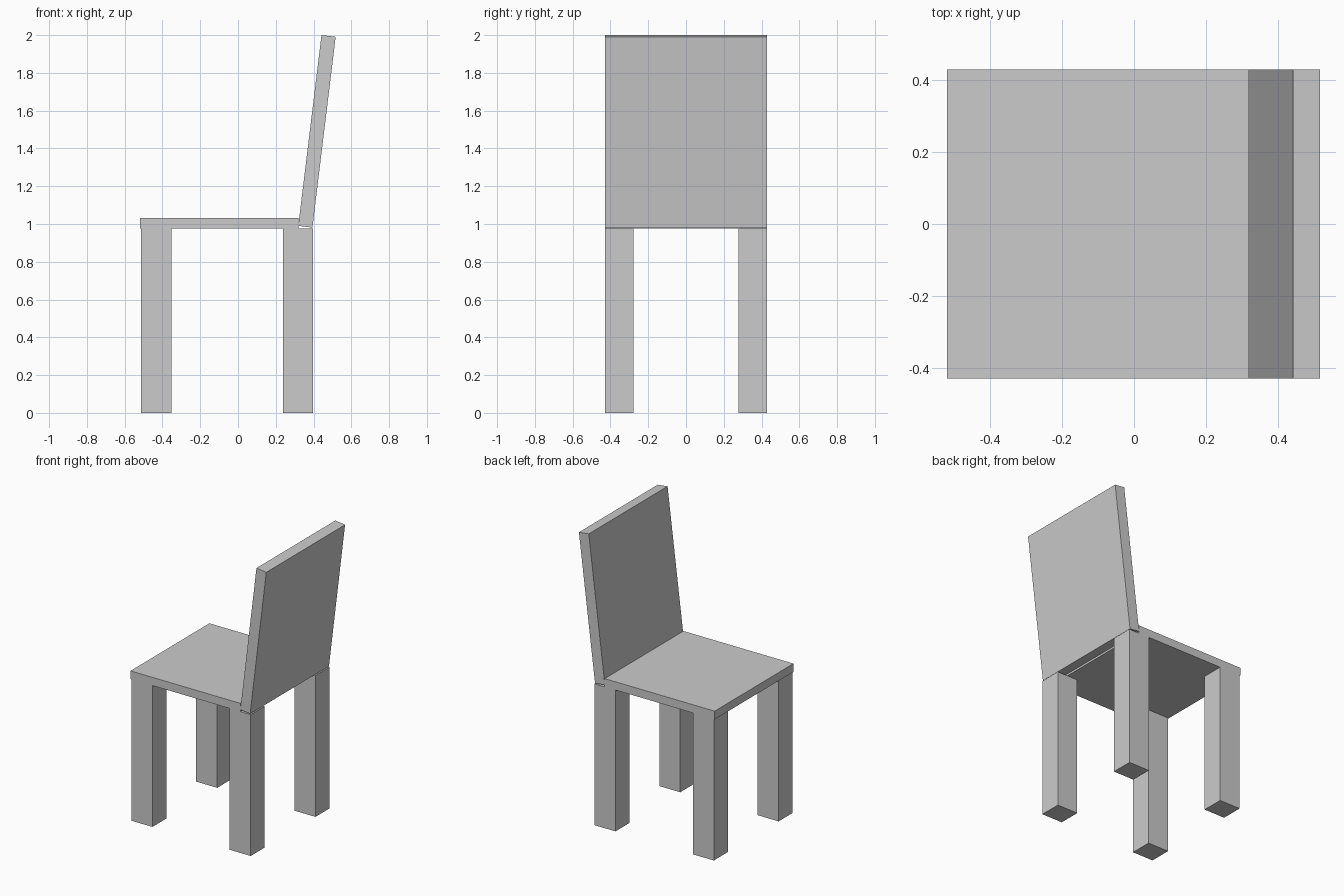
import bpy, bmesh

if "Cube" in bpy.data.objects:
    bpy.data.objects.remove(bpy.data.objects["Cube"])

HALF_W = 0.43  # half depth of seat and back along y


def prism(name, profile, y0, y1):
    """Extrude an x/z profile from y0 to y1."""
    bm = bmesh.new()
    face = bm.faces.new([bm.verts.new((x, y0, z)) for x, z in profile])
    ext = bmesh.ops.extrude_face_region(bm, geom=[face])
    moved = [v for v in ext["geom"] if isinstance(v, bmesh.types.BMVert)]
    bmesh.ops.translate(bm, verts=moved, vec=(0, y1 - y0, 0))
    bmesh.ops.recalc_face_normals(bm, faces=bm.faces)
    mesh = bpy.data.meshes.new(name)
    bm.to_mesh(mesh)
    bm.free()
    obj = bpy.data.objects.new(name, mesh)
    bpy.context.collection.objects.link(obj)
    return obj


def rect(x0, x1, z0, z1):
    return [(x0, z0), (x1, z0), (x1, z1), (x0, z1)]


# Flat seat panel
prism("seat", rect(-0.52, 0.32, 0.976, 1.033), -HALF_W, HALF_W)

# Reclined backrest, butted against the seat's end
prism("backrest", [(0.319, 0.99), (0.394, 0.981), (0.517, 1.991), (0.442, 2.0)],
      -HALF_W, HALF_W)

# Four square legs
for end, x0, x1 in (("front", -0.514, -0.353), ("rear", 0.238, 0.398)):
    for side, y0, y1 in (("left", -HALF_W, -0.277), ("right", 0.277, HALF_W)):
        prism(f"{end}_{side}_leg", rect(x0, x1, 0, 0.976), y0, y1)
